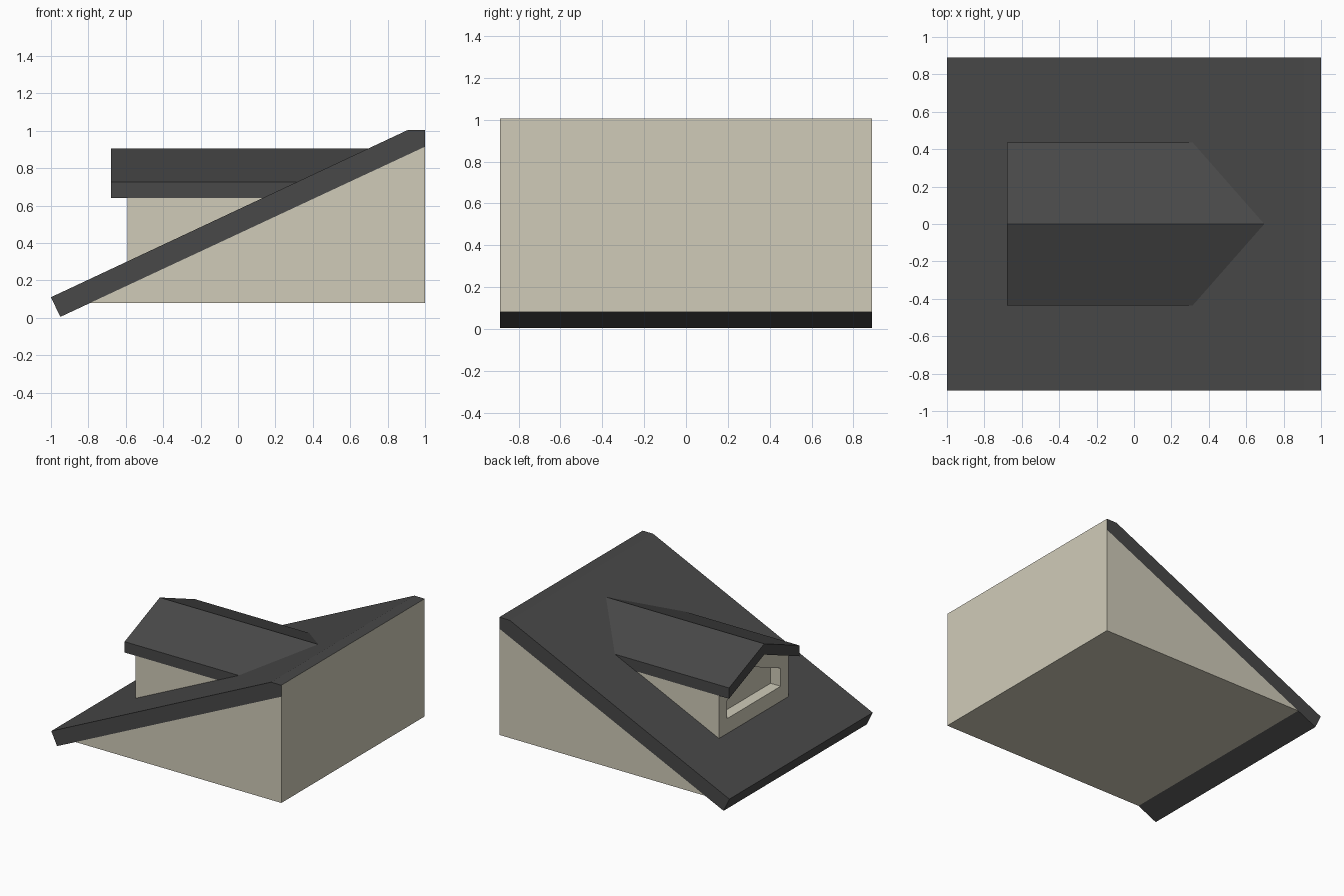
import bpy
import bmesh
from mathutils import Vector

cube = bpy.data.objects.get("Cube")
if cube:
    bpy.data.objects.remove(cube, do_unlink=True)


def material(name, color):
    mat = bpy.data.materials.new(name)
    mat.use_nodes = True
    mat.diffuse_color = color
    mat.node_tree.nodes["Principled BSDF"].inputs["Base Color"].default_value = color
    return mat


slate = material("dark slate", (0.065, 0.065, 0.065, 1))
plaster = material("beige plaster", (0.63, 0.6, 0.485, 1))


def prism(profile, start, sweep):
    """Extrude a closed profile of 3D points along a sweep vector."""
    bm = bmesh.new()
    face = bm.faces.new([bm.verts.new(Vector(p) + Vector(start)) for p in profile])
    ext = bmesh.ops.extrude_face_region(bm, geom=[face], use_keep_orig=True)
    moved = [v for v in ext["geom"] if isinstance(v, bmesh.types.BMVert)]
    bmesh.ops.translate(bm, verts=moved, vec=sweep)
    bmesh.ops.recalc_face_normals(bm, faces=bm.faces)
    return bm


def finish(bm, name, *mats):
    mesh = bpy.data.meshes.new(name)
    bm.to_mesh(mesh)
    bm.free()
    for mat in mats:
        mesh.materials.append(mat)
    obj = bpy.data.objects.new(name, mesh)
    bpy.context.collection.objects.link(obj)
    return obj


def trim_to_roof(bm):
    """Cut away what lies below the main slope, leaving a slight overlap."""
    cut = bmesh.ops.bisect_plane(
        bm, geom=bm.verts[:] + bm.edges[:] + bm.faces[:],
        plane_co=(-1, 0, EAVE_Z - 0.02), plane_no=(-SLOPE, 0, 1), clear_inner=True)
    edges = [e for e in cut["geom_cut"] if isinstance(e, bmesh.types.BMEdge)]
    bmesh.ops.holes_fill(bm, edges=edges)
    bmesh.ops.recalc_face_normals(bm, faces=bm.faces)


HALF_Y = 0.89
EAVE_Z = 0.11
SLOPE = 0.895 / 1.91
DEPTH = (0, 2 * HALF_Y, 0)

# Main building wedge
body = prism([(-0.79, 0, 0.08), (1, 0, 0.08), (1, 0, 0.915)], (0, -HALF_Y, 0), DEPTH)
finish(body, "house_body", plaster)

# Sloped slab roof, with its high end plastered like the wall
roof = prism([(-1, 0, EAVE_Z), (0.91, 0, 1.005), (1, 0, 1.005), (1, 0, 0.915),
              (-0.95, 0, 0.005)], (0, -HALF_Y, 0), DEPTH)
for f in roof.faces:
    f.material_index = int(f.normal.x > 0.9)
finish(roof, "main_roof", slate, plaster)

# Dormer gable roof
W, RIDGE, EDGE, THICK = 0.437, 0.905, 0.725, 0.085
gable = prism([(0, -W, EDGE), (0, 0, RIDGE), (0, W, EDGE), (0, W, EDGE - THICK),
               (0, 0, RIDGE - THICK), (0, -W, EDGE - THICK)], (-0.68, 0, 0), (1.6, 0, 0))
trim_to_roof(gable)
finish(gable, "dormer_roof", slate)

# Dormer walls with a recessed gable-shaped window
w = 0.433
walls = prism([(0, -w, 0.29), (0, w, 0.29), (0, w, 0.641), (0, 0, 0.82), (0, -w, 0.641)],
              (-0.59, 0, 0), (1.5, 0, 0))
trim_to_roof(walls)
front = min(walls.faces, key=lambda f: f.calc_center_median().x)
bmesh.ops.inset_individual(walls, faces=[front], thickness=0.1, use_even_offset=True)
for v in front.verts:
    v.co.z = 0.42 if v.co.z < 0.5 else v.co.z - 0.013
ext = bmesh.ops.extrude_discrete_faces(walls, faces=[front])
pane = ext["faces"][0]
bmesh.ops.translate(walls, verts=pane.verts[:], vec=(0.088, 0, 0))
bmesh.ops.recalc_face_normals(walls, faces=walls.faces)
finish(walls, "dormer_walls", plaster)
